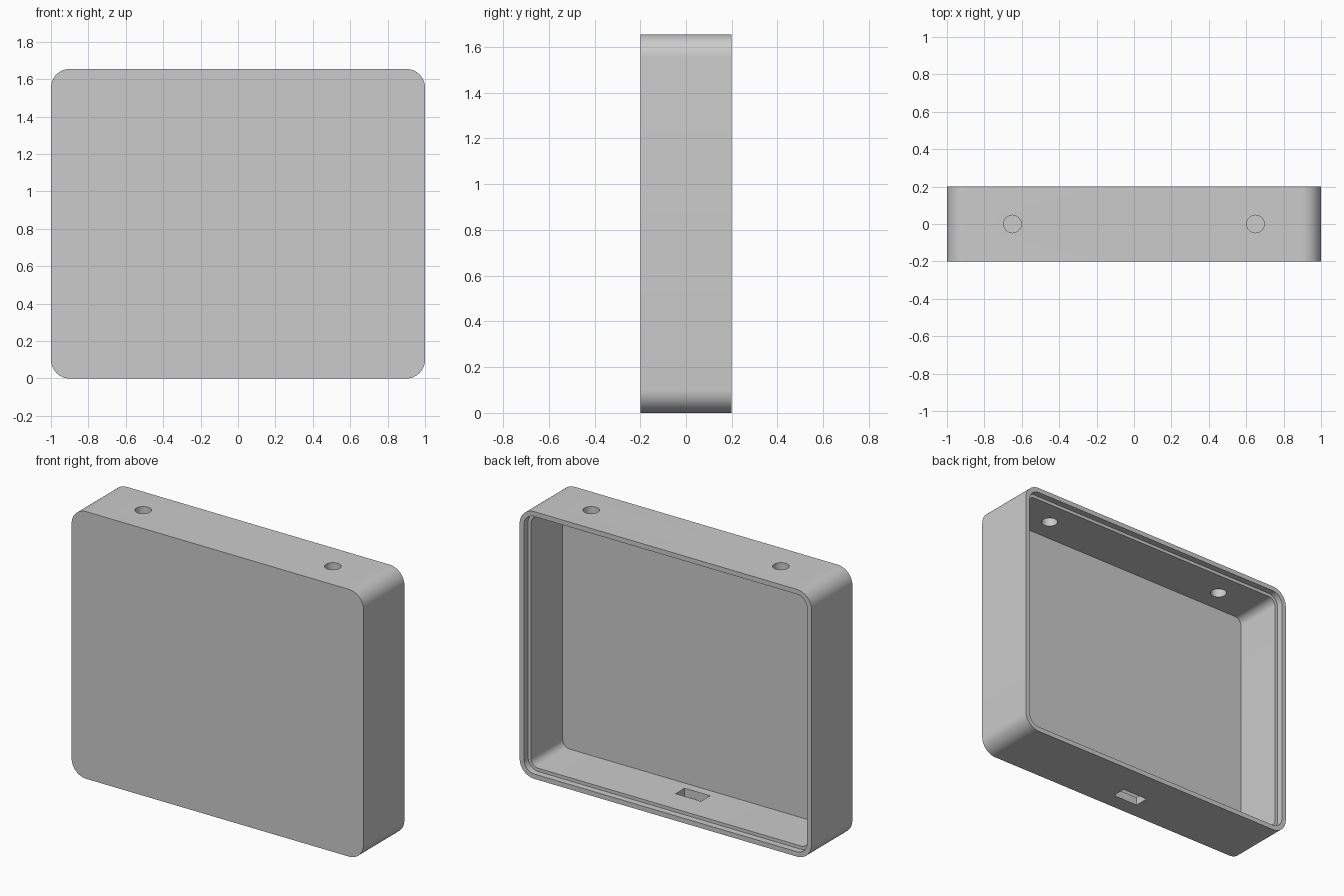
import bpy, bmesh, math
from mathutils import Matrix

cube = bpy.data.objects.get("Cube")
if cube:
    bpy.data.objects.remove(cube, do_unlink=True)

WIDTH, HEIGHT, RADIUS = 2.0, 1.655, 0.1

grey = bpy.data.materials.new("plain grey")
grey.use_nodes = True
grey.diffuse_color = (0.6, 0.6, 0.6, 1)
grey.node_tree.nodes["Principled BSDF"].inputs["Base Color"].default_value = (0.6, 0.6, 0.6, 1)


def make_object(name, bm):
    bmesh.ops.recalc_face_normals(bm, faces=bm.faces)
    mesh = bpy.data.meshes.new(name)
    bm.to_mesh(mesh)
    bm.free()
    mesh.materials.append(grey)
    obj = bpy.data.objects.new(name, mesh)
    bpy.context.collection.objects.link(obj)
    return obj


def rounded_ring(bm, inset, y, steps=12):
    """Ring of vertices around a rounded rectangle, inset from the outline."""
    r = RADIUS - inset
    cx, cz = WIDTH / 2 - RADIUS, HEIGHT / 2 - RADIUS
    ring = []
    for corner, (sx, sz) in enumerate([(1, 1), (-1, 1), (-1, -1), (1, -1)]):
        for i in range(steps + 1):
            a = math.pi / 2 * (corner + i / steps)
            ring.append(bm.verts.new((sx * cx + r * math.cos(a), y,
                                      HEIGHT / 2 + sz * cz + r * math.sin(a))))
    return ring


# Enclosure: front plate, walls, rim, stepped lip and inner cavity
bm = bmesh.new()
section = [(0, -0.2), (0, 0.2), (0.03, 0.2), (0.03, 0.16), (0.05, 0.16), (0.05, -0.15)]
rings = [rounded_ring(bm, inset, y) for inset, y in section]
for a, b in zip(rings, rings[1:]):
    for i in range(len(a)):
        j = (i + 1) % len(a)
        bm.faces.new((a[i], a[j], b[j], b[i]))
bm.faces.new(rings[0])
bm.faces.new(rings[-1])
enclosure = make_object("enclosure", bm)

# Cutters: two round holes in the top wall, one slot in the bottom wall
cutters = []
for side, x in (("left", 0.65), ("right", -0.65)):
    bm = bmesh.new()
    bmesh.ops.create_cone(bm, cap_ends=True, segments=48, radius1=0.047, radius2=0.047,
                          depth=0.2, matrix=Matrix.Translation((x, 0, HEIGHT)))
    cutters.append(make_object(side + "_hole_cutter", bm))
bm = bmesh.new()
bmesh.ops.create_cube(bm, size=1, matrix=Matrix.Translation((-0.012, -0.05, 0))
                      @ Matrix.Diagonal((0.175, 0.09, 0.2, 1)))
cutters.append(make_object("slot_cutter", bm))

bpy.ops.object.select_all(action="DESELECT")
bpy.context.view_layer.objects.active = enclosure
enclosure.select_set(True)
for cutter in cutters:
    cutter.hide_render = True
    cut = enclosure.modifiers.new(cutter.name, "BOOLEAN")
    cut.operation, cut.solver, cut.object = "DIFFERENCE", "EXACT", cutter
    bpy.ops.object.modifier_apply(modifier=cut.name)
for cutter in cutters:
    bpy.data.objects.remove(cutter, do_unlink=True)

bpy.ops.object.shade_smooth_by_angle(angle=math.radians(30))
